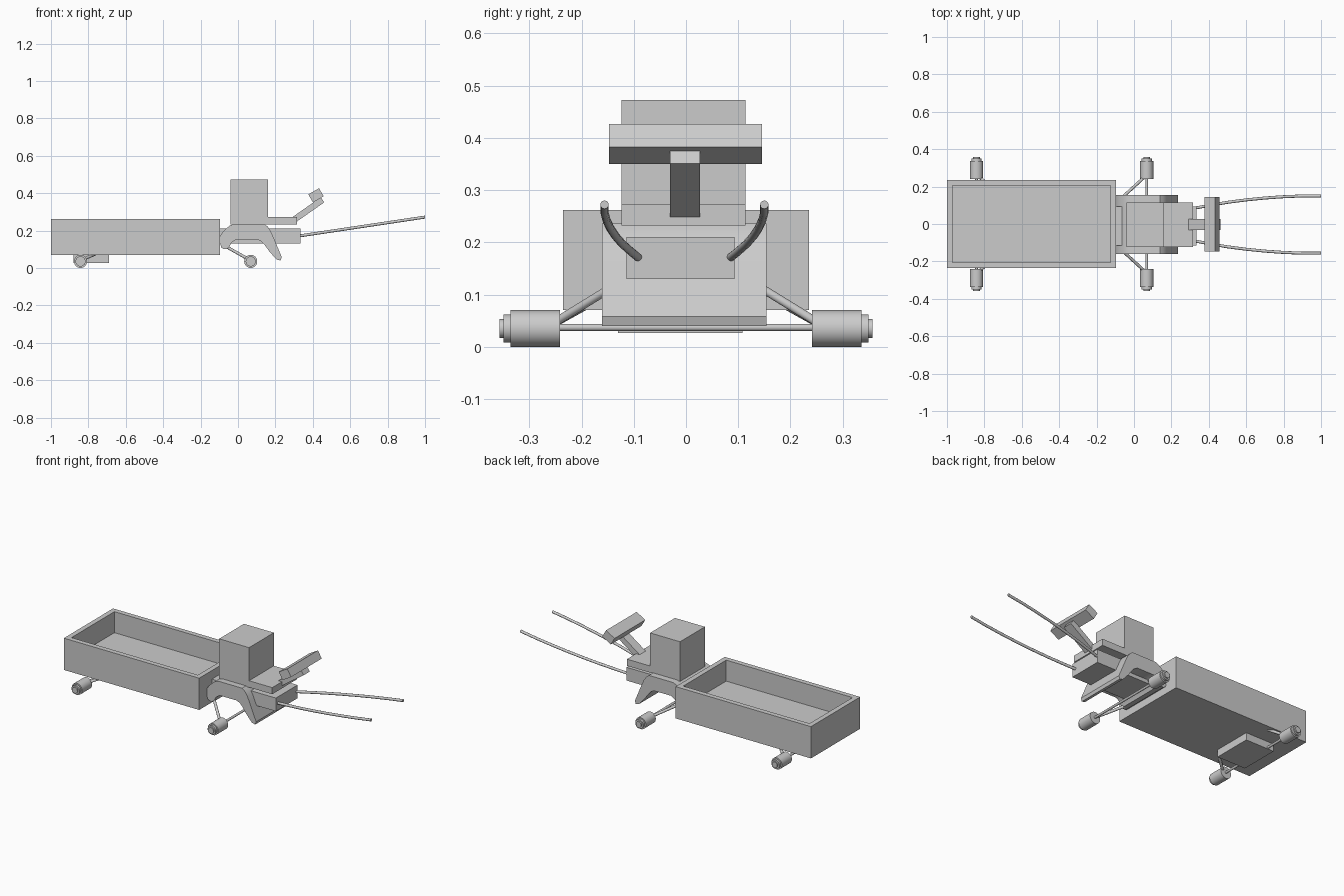
import bpy, bmesh, math
from mathutils import Vector, Matrix

cube = bpy.data.objects.get("Cube")
if cube:
    bpy.data.objects.remove(cube, do_unlink=True)

grey = bpy.data.materials.new("plain grey")
grey.use_nodes = True
grey.diffuse_color = (0.6, 0.6, 0.6, 1)
grey.node_tree.nodes["Principled BSDF"].inputs["Base Color"].default_value = (0.6, 0.6, 0.6, 1)


def finish(name, bm, smooth=False):
    bmesh.ops.recalc_face_normals(bm, faces=bm.faces)
    mesh = bpy.data.meshes.new(name)
    bm.to_mesh(mesh)
    bm.free()
    mesh.materials.append(grey)
    ob = bpy.data.objects.new(name, mesh)
    bpy.context.collection.objects.link(ob)
    if smooth:
        bpy.ops.object.select_all(action='DESELECT')
        ob.select_set(True)
        bpy.context.view_layer.objects.active = ob
        bpy.ops.object.shade_smooth_by_angle(angle=math.radians(35))
    return ob


def new_box(lo, hi):
    bm = bmesh.new()
    lo, hi = Vector(lo), Vector(hi)
    bmesh.ops.create_cube(bm, size=1, matrix=Matrix.Translation((lo + hi) / 2) @ Matrix.Diagonal((*(hi - lo), 1)))
    return bm


def box(name, lo, hi):
    return finish(name, new_box(lo, hi))


def tilted_box(name, centre, size, degrees):
    bm = bmesh.new()
    bmesh.ops.create_cube(bm, size=1, matrix=Matrix.Translation(centre)
                          @ Matrix.Rotation(math.radians(-degrees), 4, 'Y') @ Matrix.Diagonal((*size, 1)))
    return finish(name, bm)


def add_cylinder(bm, a, b, radius, sides=24):
    a, b = Vector(a), Vector(b)
    turn = (b - a).to_track_quat('Z', 'Y').to_matrix().to_4x4()
    bmesh.ops.create_cone(bm, cap_ends=True, segments=sides, radius1=radius, radius2=radius,
                          depth=(b - a).length, matrix=Matrix.Translation((a + b) / 2) @ turn)


def rod(name, a, b, radius):
    bm = bmesh.new()
    add_cylinder(bm, a, b, radius, 16)
    return finish(name, bm, True)


# Open cargo bed: inset the top and sink it to the floor
bm = new_box((-1, -0.235, 0.07), (-0.095, 0.235, 0.262))
bm.faces.ensure_lookup_table()
top = max(bm.faces, key=lambda f: f.calc_center_median().z)
bmesh.ops.inset_region(bm, faces=[top], thickness=0.03, use_even_offset=True)
well = bmesh.ops.extrude_discrete_faces(bm, faces=[top])["faces"][0]
for v in well.verts:
    v.co.z = 0.135
finish("cargo_bed", bm)
box("rear_axle_block", (-0.88, -0.13, 0.026), (-0.69, 0.108, 0.072))

# Cab body, seat and dashboard
box("nose_body", (-0.1, -0.114, 0.13), (0.333, 0.093, 0.21))
box("seat_plate", (-0.04, -0.123, 0.232), (0.315, 0.114, 0.272))
box("seat_block", (-0.04, -0.123, 0.25), (0.16, 0.114, 0.472))
tilted_box("steering_stem", (0.37, -0.002, 0.307), (0.2, 0.058, 0.033), 35)
tilted_box("steering_bar", (0.417, -0.001, 0.388), (0.066, 0.293, 0.05), 30)

# Arched fender: side profile extruded across the cab
profile = [(-.1, .15), (-.094, .174), (-.075, .2), (-.045, .226), (-.02, .236), (.14, .236),
           (.158, .222), (.175, .197), (.19, .163), (.234, .058), (.228, .04), (.206, .045),
           (.168, .088), (.14, .126), (.125, .142), (.104, .152), (-.01, .152), (-.035, .135),
           (-.05, .104), (-.075, .1), (-.09, .11)]
bm = bmesh.new()
side = bm.faces.new([bm.verts.new((x, -0.161, z)) for x, z in profile])
sweep = bmesh.ops.extrude_face_region(bm, geom=[side])["geom"]
bmesh.ops.translate(bm, vec=(0, 0.315, 0), verts=[g for g in sweep if isinstance(g, bmesh.types.BMVert)])
finish("arched_fender", bm, True)

# Wheels with stepped hubs, axles and slanted braces
for place, x, brace_end in (("front", 0.068, (-0.065, 0.14, 0.115)), ("rear", -0.842, (-0.75, 0.19, 0.08))):
    rod(place + "_axle", (x, -0.26, 0.037), (x, 0.26, 0.037), 0.007)
    for label, s in (("left", 1), ("right", -1)):
        bm = bmesh.new()
        for start, end, r in ((0.241, 0.336, 0.035), (0.33, 0.349, 0.027), (0.34, 0.357, 0.018)):
            add_cylinder(bm, (x, s * start, 0.035), (x, s * end, 0.035), r)
        finish(f"{place}_{label}_wheel", bm, True)
        ex, ey, ez = brace_end
        rod(f"{place}_{label}_brace", (x, s * 0.262, 0.04), (ex, s * ey, ez), 0.008)

# Pair of bowed pulling shafts
for label, s in (("left", 1), ("right", -1)):
    bm = bmesh.new()
    path = [(.32, .087), (.4, .102), (.5, .119), (.6, .132), (.7, .142), (.8, .149), (.9, .153), (1, .153)]
    rings = []
    for x, y in path:
        z = 0.17 + (x - 0.32) * 0.15
        rings.append([bm.verts.new((x, s * y - 0.003 + 0.008 * math.cos(t), z + 0.008 * math.sin(t)))
                      for t in (math.tau * i / 12 for i in range(12))])
    for a, b in zip(rings, rings[1:]):
        for i in range(12):
            j = (i + 1) % 12
            bm.faces.new((a[i], a[j], b[j], b[i]))
    bm.faces.new(rings[0])
    bm.faces.new(rings[-1])
    finish(label + "_shaft", bm, True)
